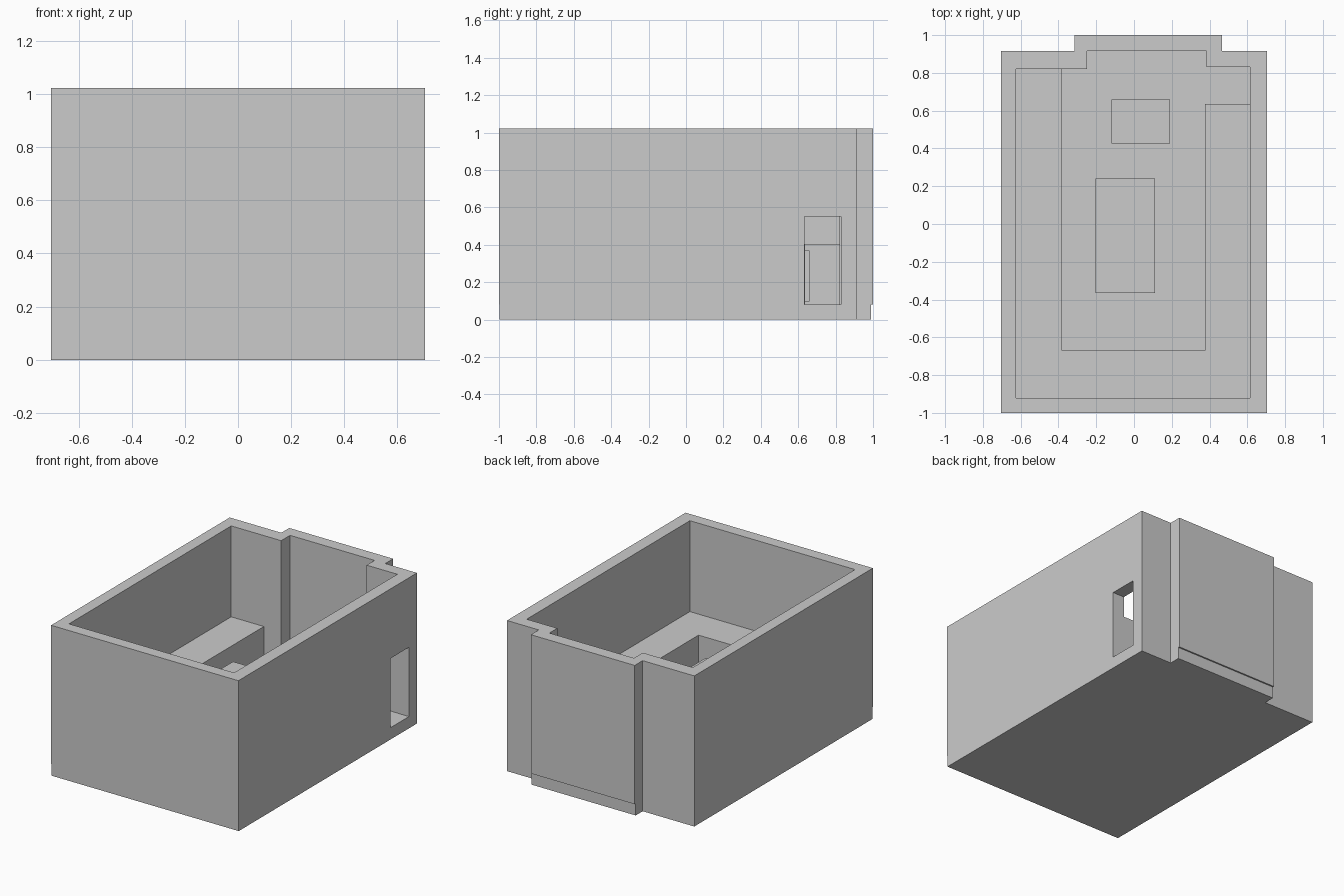
import bpy, bmesh

if "Cube" in bpy.data.objects:
    bpy.data.objects.remove(bpy.data.objects["Cube"])


def finish(name, bm):
    bmesh.ops.recalc_face_normals(bm, faces=bm.faces)
    mesh = bpy.data.meshes.new(name)
    bm.to_mesh(mesh)
    bm.free()
    obj = bpy.data.objects.new(name, mesh)
    bpy.context.collection.objects.link(obj)
    return obj


def raise_faces(bm, faces, height):
    result = bmesh.ops.extrude_face_region(bm, geom=faces)
    verts = [v for v in result["geom"] if isinstance(v, bmesh.types.BMVert)]
    bmesh.ops.translate(bm, verts=verts, vec=(0, 0, height))


def prism(name, outline, z0, z1):
    bm = bmesh.new()
    face = bm.faces.new([bm.verts.new((x, y, z0)) for x, y in outline])
    raise_faces(bm, [face], z1 - z0)
    return finish(name, bm)


def box(name, x0, x1, y0, y1, z0, z1):
    return prism(name, [(x0, y0), (x1, y0), (x1, y1), (x0, y1)], z0, z1)


def ring(name, outer, inner, z0, z1):
    bm = bmesh.new()
    a, b = [[bm.verts.new((x, y, z0)) for x, y in loop] for loop in (outer, inner)]
    n = len(a)
    faces = [bm.faces.new((a[i], a[(i + 1) % n], b[(i + 1) % n], b[i])) for i in range(n)]
    raise_faces(bm, faces, z1 - z0)
    return finish(name, bm)


def room_outline(x0, x1, front, left_back, right_back, bay0, bay1, bay_back):
    return [(x0, front), (x1, front), (x1, right_back), (bay1, right_back),
            (bay1, bay_back), (bay0, bay_back), (bay0, left_back), (x0, left_back)]


FLOOR, TOP = 0.08, 1.022

# Floor slab, slightly shorter than the walls
prism("floor_slab",
      room_outline(-0.703, 0.703, -0.996, 0.915, 0.915, -0.315, 0.465, 0.99),
      0, FLOOR)

# Walls with a shallow bay at the back
walls = ring("walls",
             room_outline(-0.703, 0.703, -1, 0.915, 0.915, -0.315, 0.465, 1),
             room_outline(-0.625, 0.615, -0.92, 0.82, 0.83, -0.25, 0.385, 0.915),
             FLOOR, TOP)

# Doorway in the right wall
cutter = box("doorway_cutter", 0.56, 0.8, 0.633, 0.829, FLOOR - 0.1, 0.55)
cutter.hide_render = True
cutter.hide_viewport = True
cut = walls.modifiers.new("doorway", 'BOOLEAN')
cut.operation = 'DIFFERENCE'
cut.solver = 'EXACT'
cut.object = cutter

# U-shaped counter along the left, front and right walls
prism("counter",
      [(-0.625, 0.82), (-0.625, -0.92), (0.615, -0.92), (0.615, 0.635),
       (0.375, 0.635), (0.375, -0.67), (-0.38, -0.67), (-0.38, 0.82)],
      FLOOR, 0.405)

# Free-standing blocks in the middle of the room
box("island_block", -0.205, 0.112, -0.365, 0.24, 0.1, 0.435)
box("low_block", -0.12, 0.19, 0.425, 0.66, 0.097, 0.37)
